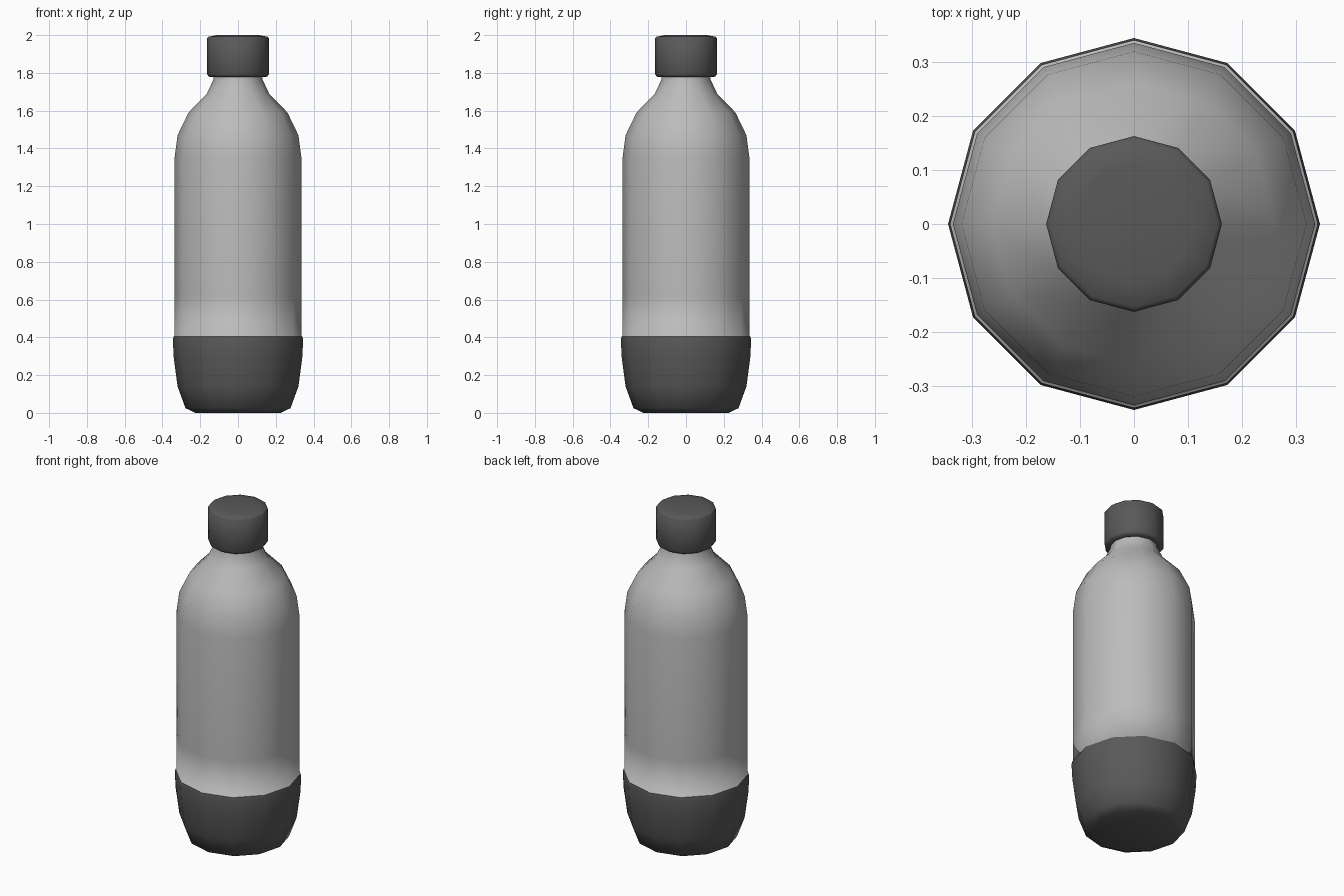
import bpy, bmesh, math

if "Cube" in bpy.data.objects:
    bpy.data.objects.remove(bpy.data.objects["Cube"])

SIDES = 12


def material(name, shade):
    m = bpy.data.materials.new(name)
    m.diffuse_color = (shade, shade, shade, 1)
    m.use_nodes = True
    m.node_tree.nodes["Principled BSDF"].inputs["Base Color"].default_value = m.diffuse_color
    return m


def lathe(name, profile, mat, cap_bottom=False, cap_top=False):
    """Spin a (radius, height) profile, listed bottom to top, around z."""
    bm = bmesh.new()
    rings = []
    for r, z in profile:
        rings.append([bm.verts.new((r * math.cos(2 * math.pi * i / SIDES),
                                    r * math.sin(2 * math.pi * i / SIDES), z))
                      for i in range(SIDES)])
    for low, high in zip(rings, rings[1:]):
        for i in range(SIDES):
            j = (i + 1) % SIDES
            bm.faces.new((low[i], low[j], high[j], high[i]))
    if cap_bottom:
        bm.faces.new(rings[0][::-1])
    if cap_top:
        bm.faces.new(rings[-1])
    for f in bm.faces:
        f.smooth = True
    mesh = bpy.data.meshes.new(name)
    bm.to_mesh(mesh)
    bm.free()
    mesh.materials.append(mat)
    obj = bpy.data.objects.new(name, mesh)
    bpy.context.collection.objects.link(obj)
    return obj


dark = material("dark_plastic", 0.1)
light = material("clear_plastic", 0.5)

# Base cup
lathe("base_cup", [(0.225, 0.0), (0.278, 0.025), (0.32, 0.14),
                   (0.34, 0.29), (0.345, 0.385), (0.341, 0.405)],
      dark, cap_bottom=True)

# Bottle body, with the small ledge where it meets the cup
lathe("bottle_body", [(0.341, 0.405), (0.336, 0.407), (0.336, 0.62), (0.336, 1.35),
                      (0.32, 1.47), (0.262, 1.59), (0.165, 1.69),
                      (0.13, 1.765), (0.13, 1.785)], light)

# Screw cap
lathe("screw_cap", [(0.128, 1.777), (0.155, 1.78), (0.163, 1.792), (0.163, 1.985),
                    (0.155, 1.992), (0.11, 2.0)],
      dark, cap_bottom=True, cap_top=True)
